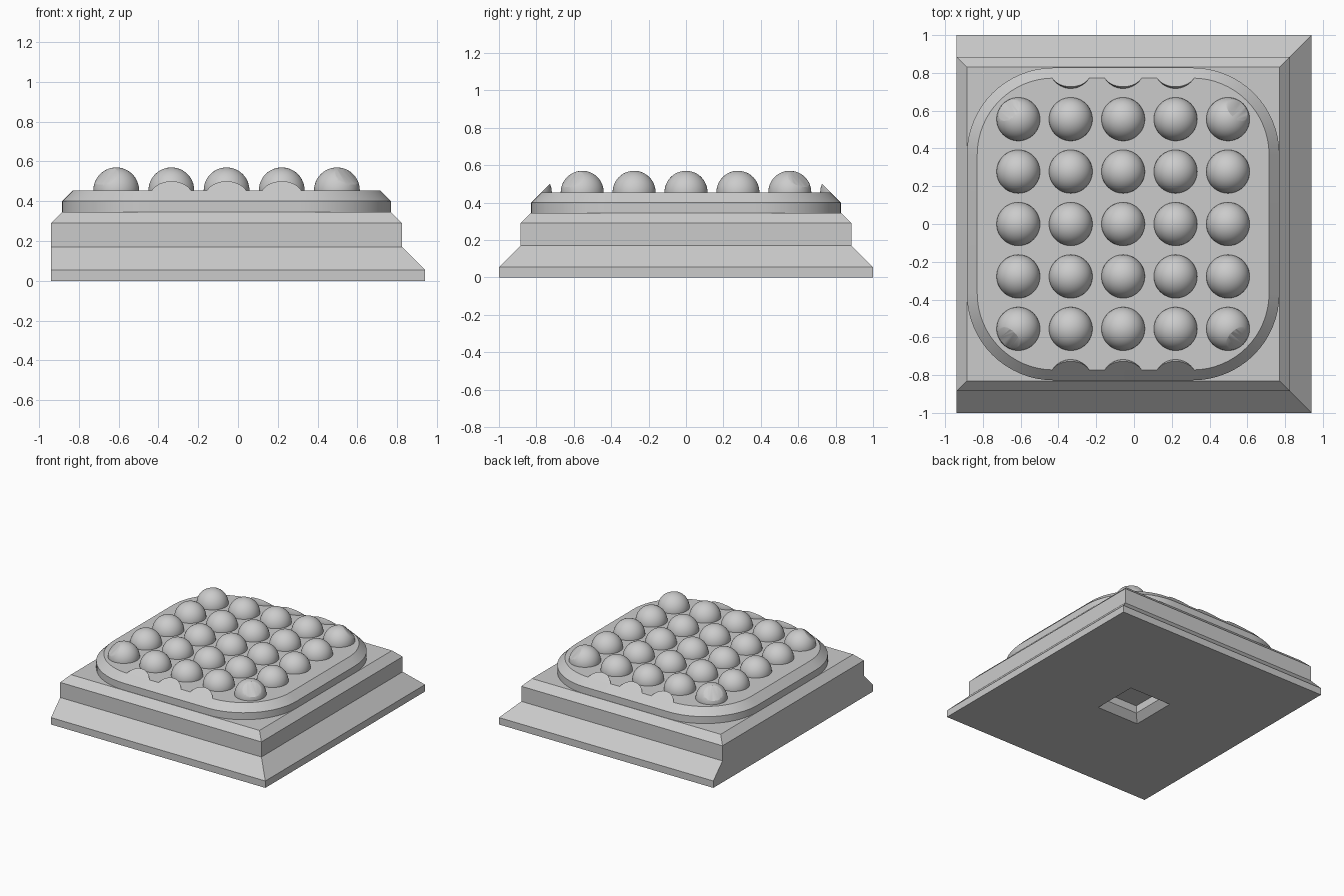
import bpy, bmesh
from math import cos, sin, pi
from mathutils import Matrix

if "Cube" in bpy.data.objects:
    bpy.data.objects.remove(bpy.data.objects["Cube"], do_unlink=True)

CX = -0.0575      # centre of the stud pad along x
HALF = 0.8275     # half width of the pad
RADIUS = 0.46     # pad corner radius
TOP = 0.455       # top of the pad
PITCH = 0.2775    # dome spacing
DOME = 0.115      # dome radius

grey = bpy.data.materials.new("plain grey")
grey.use_nodes = True
grey.diffuse_color = (0.6, 0.6, 0.6, 1)
grey.node_tree.nodes["Principled BSDF"].inputs["Base Color"].default_value = grey.diffuse_color


def make_object(name, bm):
    bmesh.ops.recalc_face_normals(bm, faces=bm.faces)
    mesh = bpy.data.meshes.new(name)
    bm.to_mesh(mesh)
    bm.free()
    mesh.materials.append(grey)
    obj = bpy.data.objects.new(name, mesh)
    bpy.context.collection.objects.link(obj)
    return obj


def loft(name, rings):
    """Join point rings into a closed solid, capped at both ends."""
    bm = bmesh.new()
    loops = [[bm.verts.new(p) for p in ring] for ring in rings]
    for a, b in zip(loops, loops[1:]):
        for i in range(len(a)):
            j = (i + 1) % len(a)
            bm.faces.new((a[i], a[j], b[j], b[i]))
    bm.faces.new(loops[0])
    bm.faces.new(loops[-1])
    return make_object(name, bm)


def rect(x0, x1, y, z):
    return [(x0, -y, z), (x1, -y, z), (x1, y, z), (x0, y, z)]


def rounded(inset, z, steps=16):
    """Rounded square ring with concentric corners."""
    c, r, pts = HALF - RADIUS, RADIUS - inset, []
    for k, (sx, sy) in enumerate(((1, 1), (-1, 1), (-1, -1), (1, -1))):
        for i in range(steps + 1):
            a = (k + i / steps) * pi / 2
            pts.append((CX + sx * c + r * cos(a), sy * c + r * sin(a), z))
    return pts


def smooth(obj):
    bpy.ops.object.select_all(action='DESELECT')
    obj.select_set(True)
    bpy.context.view_layer.objects.active = obj
    bpy.ops.object.shade_smooth_by_angle(angle=pi / 6)


# Base: recess in the underside, then the lip on three sides and chamfered block
loft("base", [
    rect(-0.135, 0.135, 0.135, 0.11),
    rect(-0.135, 0.135, 0.135, 0.05),
    rect(-0.185, 0.185, 0.185, 0),
    rect(-0.94, 0.94, 1.0, 0),
    rect(-0.94, 0.94, 1.0, 0.055),
    rect(-0.94, 0.825, 0.885, 0.17),
    rect(-0.94, 0.825, 0.885, 0.29),
    rect(-0.885, 0.77, 0.83, 0.345)])

# Rounded pad with a chamfered rim
pad = loft("pad", [rounded(0, 0.345), rounded(0, 0.4), rounded(0.055, TOP)])
smooth(pad)

# Domes: a five by five grid, plus partial rows at front and back
bm = bmesh.new()
for col in range(-2, 3):
    for row in range(-3, 4):
        if abs(row) == 3 and abs(col) == 2:
            continue
        bmesh.ops.create_uvsphere(
            bm, u_segments=48, v_segments=24, radius=DOME,
            matrix=Matrix.Translation((CX + col * PITCH, row * PITCH, TOP)))
domes = make_object("domes", bm)

# Trim the domes to the rim chamfer carried upward
cutter = loft("dome_trim", [rounded(0.0545, TOP - 0.0005), rounded(0.2, 0.6)])
cutter.hide_render = True
mod = domes.modifiers.new("trim", 'BOOLEAN')
mod.operation = 'INTERSECT'
mod.solver = 'EXACT'
mod.object = cutter
bpy.context.view_layer.update()
evaluated = domes.evaluated_get(bpy.context.evaluated_depsgraph_get())
trimmed = bpy.data.meshes.new_from_object(evaluated)
domes.modifiers.clear()
domes.data = trimmed
bpy.data.objects.remove(cutter, do_unlink=True)
smooth(domes)
